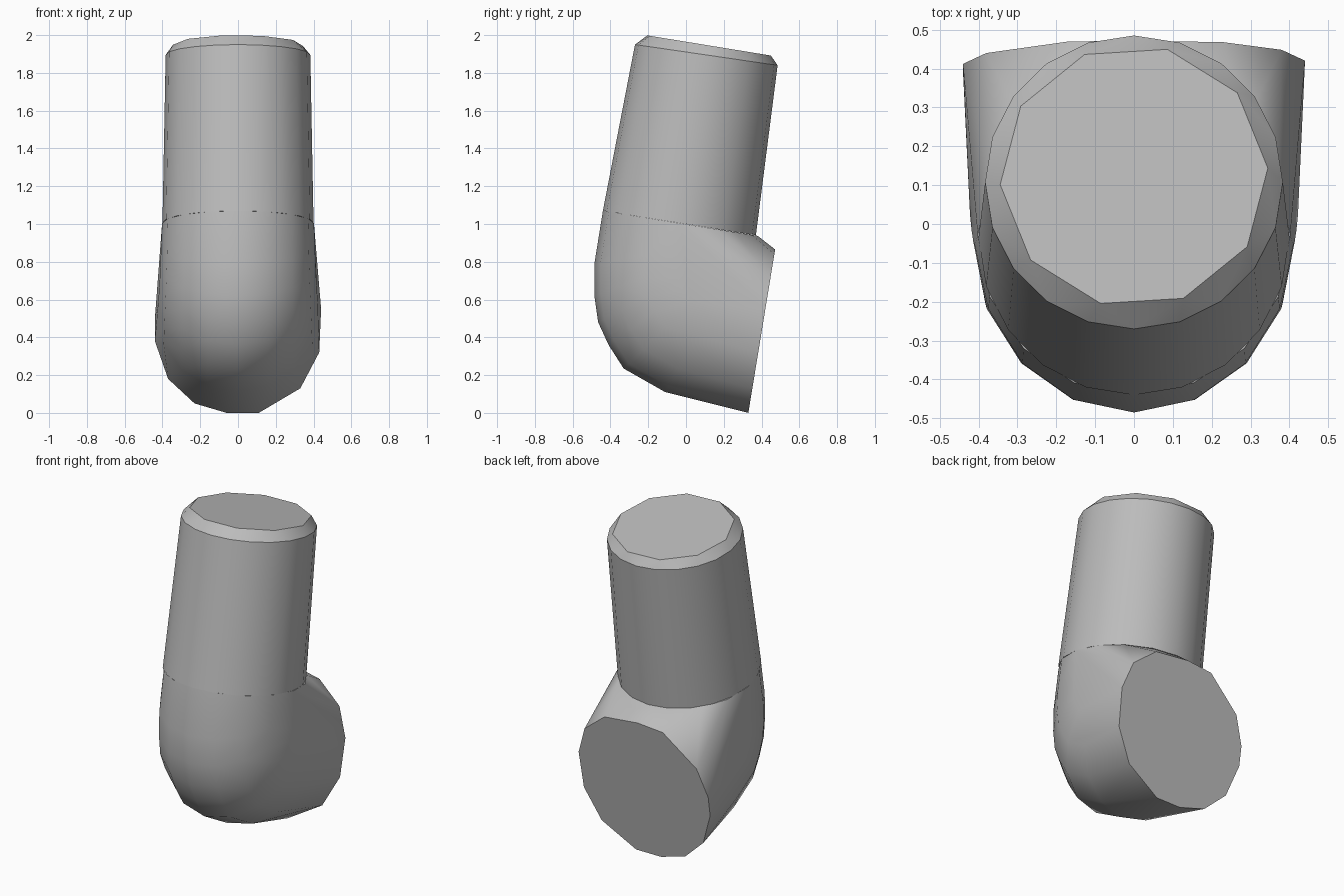
import bpy, bmesh, math
from mathutils import Vector

if "Cube" in bpy.data.objects:
    bpy.data.objects.remove(bpy.data.objects["Cube"])

grey = bpy.data.materials.new("plain grey")
grey.use_nodes = True
GREY = (0.5, 0.5, 0.5, 1)
grey.diffuse_color = GREY
grey.node_tree.nodes["Principled BSDF"].inputs["Base Color"].default_value = GREY


def ring(front, back, half_width, sides, phase=0.0):
    """Ellipse spanning two (y, z) points, as wide as 2 * half_width."""
    f, b = Vector((0, *front)), Vector((0, *back))
    mid, arm = (f + b) / 2, (f - b) / 2
    angles = [math.tau * (i + phase) / sides for i in range(sides)]
    return [mid + arm * math.cos(a) + Vector((half_width * math.sin(a), 0, 0))
            for a in angles]


def hull(name, points, angle):
    """Closed convex part wrapped around rings of points."""
    bm = bmesh.new()
    for p in points:
        bm.verts.new(p)
    out = bmesh.ops.convex_hull(bm, input=bm.verts)
    loose = {g for g in out["geom_interior"] + out["geom_unused"]
             if isinstance(g, bmesh.types.BMVert)}
    bmesh.ops.delete(bm, geom=list(loose), context="VERTS")
    bmesh.ops.dissolve_limit(bm, angle_limit=math.radians(1),
                             verts=bm.verts, edges=bm.edges)
    bmesh.ops.recalc_face_normals(bm, faces=bm.faces)
    mesh = bpy.data.meshes.new(name)
    bm.to_mesh(mesh)
    bm.free()
    mesh.materials.append(grey)
    obj = bpy.data.objects.new(name, mesh)
    bpy.context.collection.objects.link(obj)
    bpy.ops.object.select_all(action="DESELECT")
    obj.select_set(True)
    bpy.context.view_layer.objects.active = obj
    bpy.ops.object.shade_smooth_by_angle(angle=math.radians(angle))
    return obj


# Upper tube: slightly tapered, leaning back, with a chamfered flat top
tube = ring((-0.44, 1.07), (0.37, 0.94), 0.40, 20)
tube += ring((-0.27, 1.95), (0.485, 1.84), 0.383, 20)
tube += ring((-0.215, 2.0), (0.46, 1.89), 0.345, 10, 0.6)
hull("upper_tube", tube, 25)

# Elbow: rings fanned around the inner bend
inner = (0.38, 0.937)
outer = [(-0.44, 1.07), (-0.485, 0.79), (-0.485, 0.62), (-0.465, 0.48),
         (-0.41, 0.36), (-0.33, 0.235), (-0.11, 0.11)]
elbow = []
for i, p in enumerate(outer):
    elbow += ring(p, inner, 0.402 + 0.004 * i, 16)

# Flat open end of the elbow, tilted like the bend
end = [(-0.44, 0.38), (-0.37, 0.18), (-0.23, 0.05), (-0.06, 0), (0.11, 0),
       (0.33, 0.13), (0.43, 0.32), (0.44, 0.55), (0.38, 0.72), (0.23, 0.84),
       (0, 0.865), (-0.17, 0.85), (-0.38, 0.67), (-0.44, 0.5)]
elbow += [Vector((x, 0.33 + 0.164 * z, z)) for x, z in end]
hull("elbow", elbow, 35)
